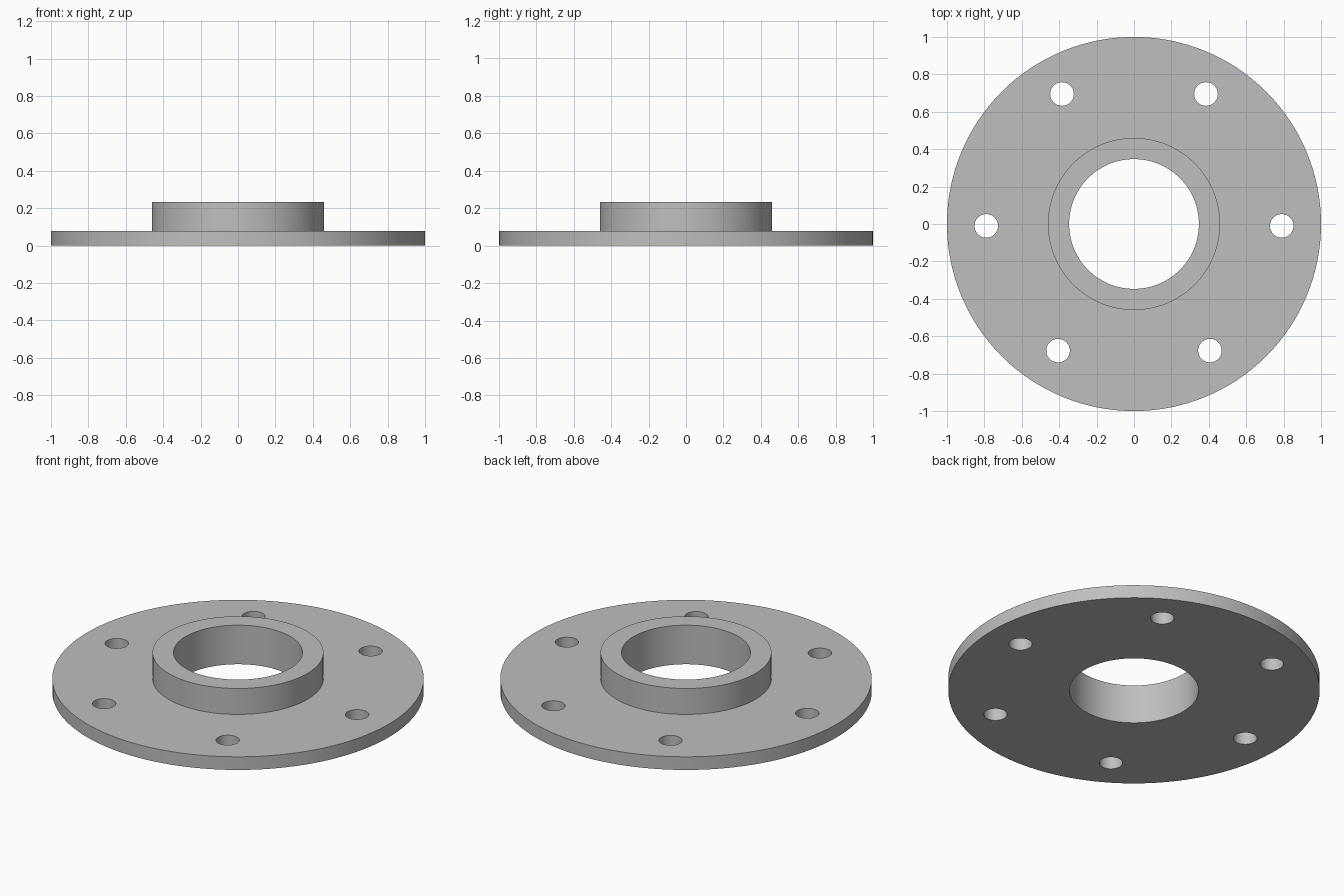
import bpy, bmesh, math
from mathutils import Matrix

if "Cube" in bpy.data.objects:
    bpy.data.objects.remove(bpy.data.objects["Cube"], do_unlink=True)

PLATE_R, HUB_R, BORE_R, BOLT_R = 1.0, 0.46, 0.347, 0.063
PLATE_TOP, HUB_TOP = 0.078, 0.232
SIDES = 128

# Plain grey material
grey = bpy.data.materials.new("grey_metal")
grey.use_nodes = True
colour = (0.52, 0.52, 0.52, 1)
grey.diffuse_color = colour
grey.node_tree.nodes["Principled BSDF"].inputs["Base Color"].default_value = colour


def add_object(name, bm):
    bmesh.ops.recalc_face_normals(bm, faces=bm.faces)
    mesh = bpy.data.meshes.new(name)
    bm.to_mesh(mesh)
    bm.free()
    mesh.materials.append(grey)
    obj = bpy.data.objects.new(name, mesh)
    bpy.context.collection.objects.link(obj)
    return obj


# Flange: the stepped section of plate and hub, turned around the bore
section = [(BORE_R, 0), (PLATE_R, 0), (PLATE_R, PLATE_TOP),
           (HUB_R, PLATE_TOP), (HUB_R, HUB_TOP), (BORE_R, HUB_TOP)]
bm = bmesh.new()
verts = [bm.verts.new((r, 0, z)) for r, z in section]
edges = [bm.edges.new((v, verts[i - 1])) for i, v in enumerate(verts)]
bmesh.ops.spin(bm, geom=verts + edges, cent=(0, 0, 0), axis=(0, 0, 1),
               angle=math.tau, steps=SIDES, use_merge=True)
bmesh.ops.remove_doubles(bm, verts=bm.verts, dist=0.0001)
flange = add_object("flange", bm)

# Bolt holes: three mirrored pairs, slightly uneven around the plate
bm = bmesh.new()
for x, y in [(0.385, 0.695), (0.79, -0.01), (0.406, -0.677)]:
    for side in (-1, 1):
        bmesh.ops.create_cone(bm, cap_ends=True, segments=48, radius1=BOLT_R,
                              radius2=BOLT_R, depth=0.4,
                              matrix=Matrix.Translation((side * x, y, 0.04)))
cutter = add_object("bolt_hole_cutter", bm)
cutter.hide_render = True

cut = flange.modifiers.new("bolt_holes", "BOOLEAN")
cut.object = cutter
cut.operation = "DIFFERENCE"
cut.solver = "EXACT"
bpy.ops.object.select_all(action="DESELECT")
flange.select_set(True)
bpy.context.view_layer.objects.active = flange
bpy.ops.object.modifier_apply(modifier=cut.name)
bpy.data.objects.remove(cutter, do_unlink=True)
bpy.ops.object.shade_smooth_by_angle(angle=math.radians(30))
